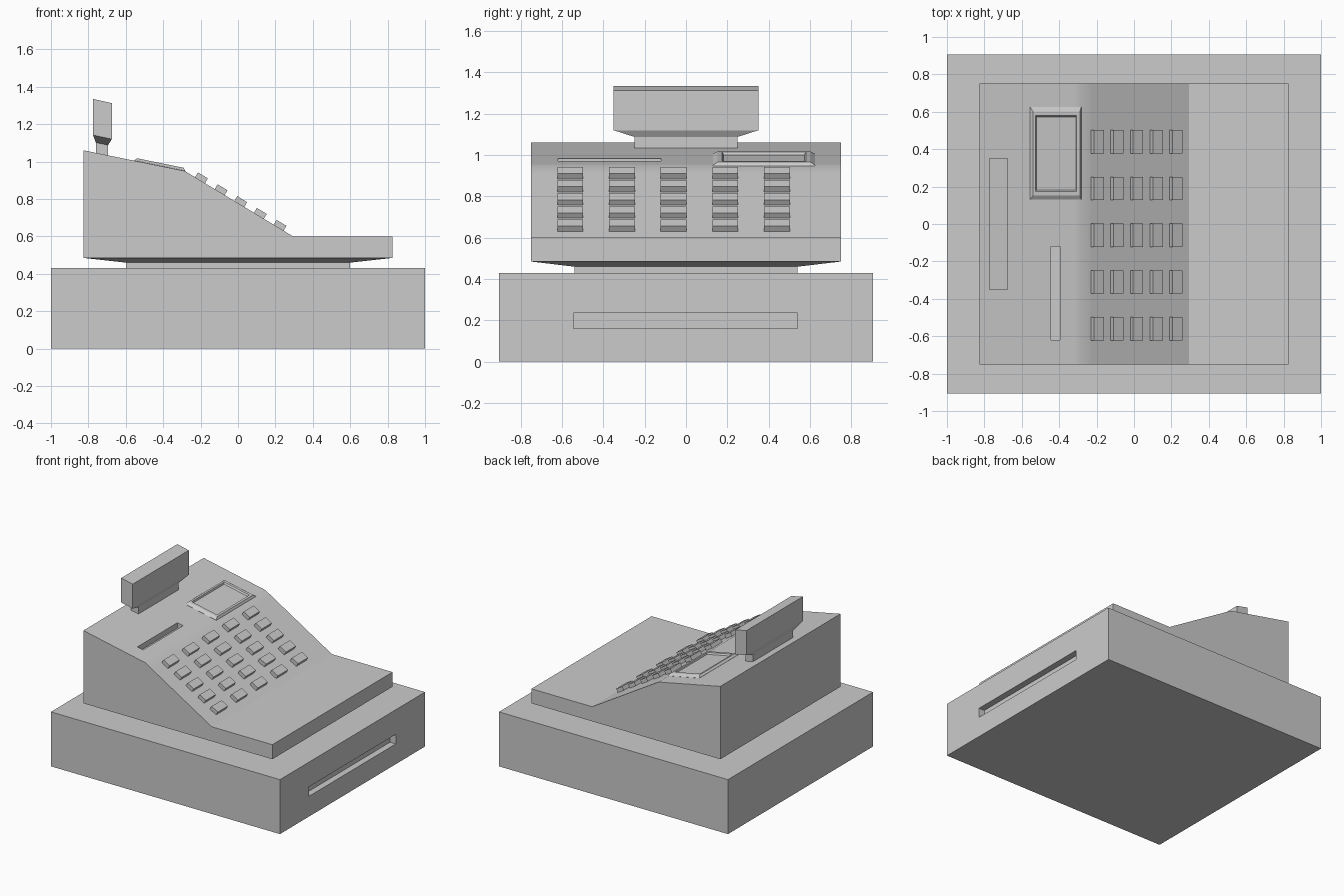
import bpy, bmesh, math
from mathutils import Matrix, Vector

if "Cube" in bpy.data.objects:
    bpy.data.objects.remove(bpy.data.objects["Cube"])

grey = bpy.data.materials.new("plain_grey")
grey.diffuse_color = (0.6, 0.6, 0.6, 1)
grey.use_nodes = True
grey.node_tree.nodes["Principled BSDF"].inputs["Base Color"].default_value = grey.diffuse_color


def finish(name, bm):
    bmesh.ops.recalc_face_normals(bm, faces=bm.faces)
    me = bpy.data.meshes.new(name)
    bm.to_mesh(me)
    bm.free()
    me.materials.append(grey)
    ob = bpy.data.objects.new(name, me)
    bpy.context.collection.objects.link(ob)
    return ob


def loft(name, rings):
    """Stack of rectangles (x0, x1, y0, y1, z at x0, z at x1), capped at both ends."""
    bm = bmesh.new()
    loops = [[bm.verts.new(p) for p in ((x0, y0, z0), (x1, y0, z1), (x1, y1, z1), (x0, y1, z0))]
             for x0, x1, y0, y1, z0, z1 in rings]
    for a, b in zip(loops, loops[1:]):
        for i in range(4):
            j = (i + 1) % 4
            bm.faces.new((a[i], a[j], b[j], b[i]))
    bm.faces.new(loops[0])
    bm.faces.new(loops[-1])
    return finish(name, bm)


def box(name, x0, x1, y0, y1, z0, z1):
    return loft(name, [(x0, x1, y0, y1, z0, z0), (x0, x1, y0, y1, z1, z1)])


def cut(target, cutter):
    mod = target.modifiers.new("cut", 'BOOLEAN')
    mod.operation = 'DIFFERENCE'
    mod.solver = 'EXACT'
    mod.object = cutter
    bpy.context.view_layer.objects.active = target
    bpy.ops.object.modifier_apply(modifier=mod.name)
    bpy.data.objects.remove(cutter)


def top_z(x):      # shallow upper slope of the body
    return 1.06 - 0.2037 * (x + 0.825)


def key_z(x):      # steep keypad slope of the body
    return 0.95 - 0.6034 * (x + 0.285)


# cash drawer with pull slot in its front
drawer = box("cash_drawer", -1, 1, -0.905, 0.905, 0, 0.43)
cut(drawer, box("drawer_cutter", 0.95, 1.1, -0.545, 0.54, 0.16, 0.235))

# neck flaring out to the body
loft("neck", [(-0.6, 0.6, -0.54, 0.54, 0.42, 0.42),
              (-0.6, 0.6, -0.54, 0.54, 0.46, 0.46),
              (-0.825, 0.825, -0.75, 0.75, 0.485, 0.485)])

# body: side profile extruded across y; extra points keep the soft crease narrow
profile = [(-0.825, 0.485), (0.825, 0.485), (0.825, 0.60), (0.295, 0.60),
           (-0.22, key_z(-0.22)), (-0.285, 0.95), (-0.32, top_z(-0.32)), (-0.825, 1.06)]
bm = bmesh.new()
side = bm.faces.new([bm.verts.new((x, -0.75, z)) for x, z in profile])
ext = bmesh.ops.extrude_face_region(bm, geom=[side])
bmesh.ops.translate(bm, vec=(0, 1.5, 0),
                    verts=[g for g in ext["geom"] if isinstance(g, bmesh.types.BMVert)])
body = finish("body", bm)

# receipt slot
cut(body, box("receipt_cutter", -0.445, -0.395, -0.62, -0.12, 0.94, 1.1))
bpy.ops.object.select_all(action='DESELECT')
body.select_set(True)
bpy.context.view_layer.objects.active = body
bpy.ops.object.shade_smooth_by_angle(angle=math.radians(30))

# screen frame: bevelled rim with sunken screen
frame = [(-0.555, -0.282, 0.13, 0.625, -0.01), (-0.555, -0.282, 0.13, 0.625, 0.001),
         (-0.54, -0.29, 0.153, 0.602, 0.016), (-0.526, -0.307, 0.175, 0.58, 0.016),
         (-0.522, -0.311, 0.182, 0.573, 0.003)]
loft("screen_frame", [(a, b, c, d, top_z(a) + h, top_z(b) + h) for a, b, c, d, h in frame])

# 5 x 5 keypad lying on the steep slope
tilt = math.atan(0.6034)
normal = Vector((math.sin(tilt), 0, math.cos(tilt)))
bm = bmesh.new()
for i in range(5):
    for j in range(5):
        x = -0.203 + 0.105 * i
        pos = Vector((x, -0.56 + 0.25 * j, key_z(x))) + normal * 0.01
        bmesh.ops.create_cube(bm, size=1, matrix=Matrix.Translation(pos)
                              @ Matrix.Rotation(tilt, 4, 'Y')
                              @ Matrix.Diagonal((0.062, 0.125, 0.04, 1)))
finish("keys", bm)

# customer display on its stalk
loft("customer_display", [(-0.76, -0.695, -0.25, 0.25, 1.02, 1.01),
                          (-0.76, -0.695, -0.25, 0.25, 1.102, 1.088),
                          (-0.775, -0.675, -0.35, 0.35, 1.142, 1.12),
                          (-0.775, -0.675, -0.35, 0.35, 1.335, 1.313)])
